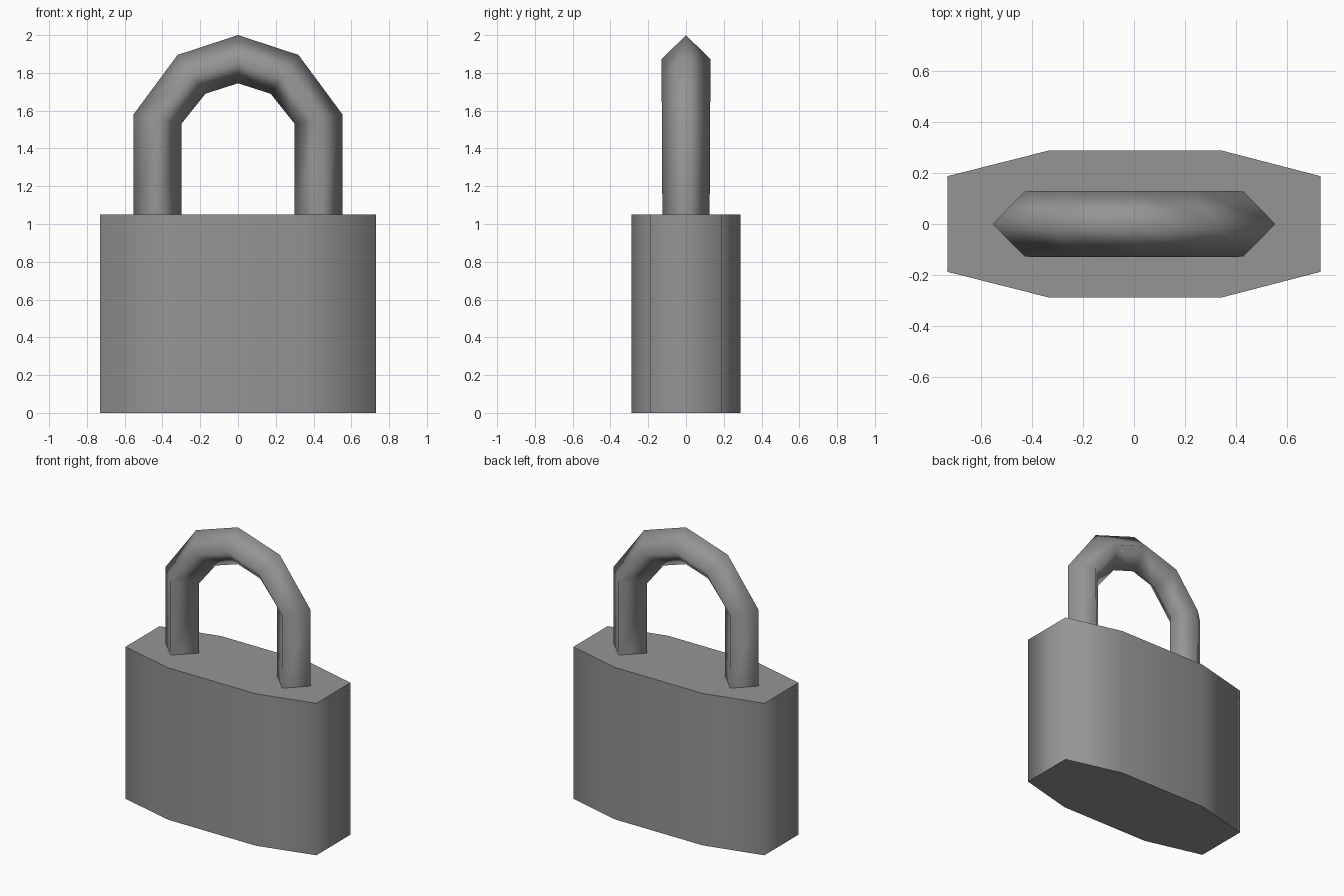
import bpy
import bmesh
import math

if "Cube" in bpy.data.objects:
    bpy.data.objects.remove(bpy.data.objects["Cube"], do_unlink=True)

# Single dull metal colour
metal = bpy.data.materials.new("dull grey metal")
metal.use_nodes = True
GREY = (0.3, 0.3, 0.3, 1)
metal.diffuse_color = GREY
metal.node_tree.nodes["Principled BSDF"].inputs["Base Color"].default_value = GREY


def make_object(name, bm, smooth_angle):
    bmesh.ops.recalc_face_normals(bm, faces=bm.faces[:])
    mesh = bpy.data.meshes.new(name)
    bm.to_mesh(mesh)
    bm.free()
    mesh.materials.append(metal)
    obj = bpy.data.objects.new(name, mesh)
    bpy.context.collection.objects.link(obj)
    bpy.ops.object.select_all(action="DESELECT")
    obj.select_set(True)
    bpy.context.view_layer.objects.active = obj
    bpy.ops.object.shade_smooth_by_angle(angle=math.radians(smooth_angle))
    return obj


# Body: an eight-sided outline pulled straight up, with flat caps
BODY_TOP = 1.05
half = [(0.73, -0.187), (0.73, 0.187), (0.34, 0.288)]
outline = half + [(-0.33, 0.288)] + [(-x, -y) for x, y in half[:2]]
outline += [(-0.33, -0.288), (0.34, -0.288)]
bm = bmesh.new()
base = bm.faces.new([bm.verts.new((x, y, 0)) for x, y in outline])
top = bmesh.ops.extrude_face_region(bm, geom=[base], use_keep_orig=True)["geom"]
bmesh.ops.translate(bm, vec=(0, 0, BODY_TOP),
                    verts=[v for v in top if isinstance(v, bmesh.types.BMVert)])
make_object("lock_body", bm, 80)

# Shackle: a four-sided bar swept along an arch, corners facing out and in
outer = [(0.553, 1.03), (0.553, 1.58), (0.32, 1.895), (0, 2.0)]
inner = [(0.30, 1.03), (0.30, 1.53), (0.172, 1.69), (0, 1.745)]
widths = [0.125, 0.128, 0.129, 0.129]


def mirrored(points):
    return points + [(-x, z) for x, z in reversed(points[:-1])]


bm = bmesh.new()
rings = []
for (ox, oz), (ix, iz), w in zip(mirrored(outer), mirrored(inner),
                                 widths + widths[-2::-1]):
    mx, mz = (ox + ix) / 2, (oz + iz) / 2
    corners = [(ox, 0, oz), (mx, w, mz), (ix, 0, iz), (mx, -w, mz)]
    rings.append([bm.verts.new(c) for c in corners])
for a, b in zip(rings, rings[1:]):
    for i in range(4):
        j = (i + 1) % 4
        bm.faces.new((a[i], a[j], b[j], b[i]))
make_object("shackle", bm, 180)
